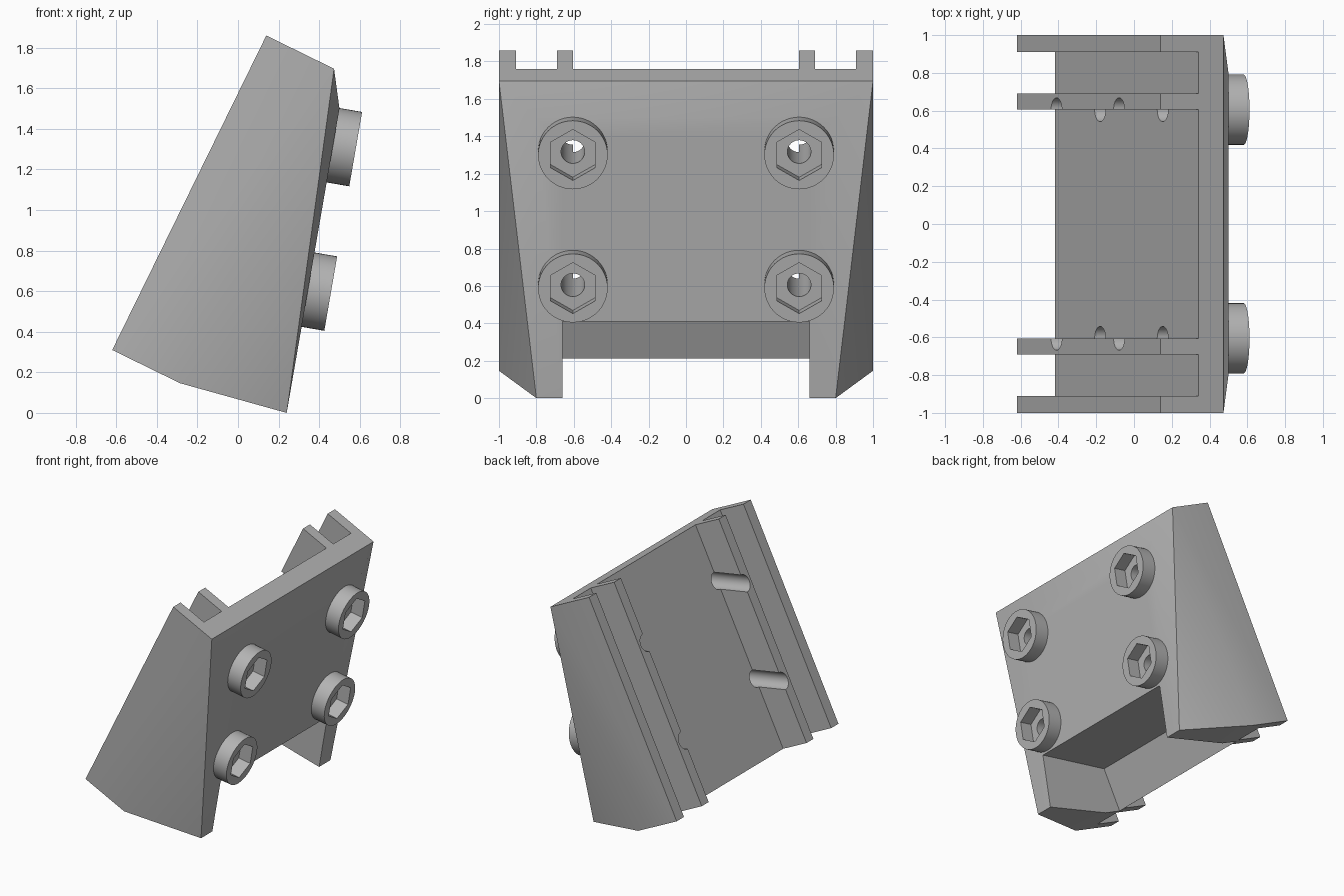
import bpy, bmesh, math
from mathutils import Vector, Matrix

if "Cube" in bpy.data.objects:
    bpy.data.objects.remove(bpy.data.objects["Cube"], do_unlink=True)

grey = bpy.data.materials.new("plain_grey")
grey.use_nodes = True
grey.diffuse_color = (0.45, 0.45, 0.45, 1)
grey.node_tree.nodes["Principled BSDF"].inputs["Base Color"].default_value = (0.45, 0.45, 0.45, 1)

# Leaning frame of the rear face: UP runs along it, IN runs into the body
FOOT = Vector((-0.62, 0, 0.31))
UP = Vector((0.44, 0, 0.898))
IN = Vector((0.898, 0, -0.44))
LENGTH, DEPTH, FLOOR = 1.726, 0.372, 0.225

# Screw axis, square to the front face
AXIS = Vector((0.985, 0, -0.17)).normalized()
RISE = Vector((0.17, 0, 0.985)).normalized()


def lean(u, v):
    return FOOT + UP * u + IN * v


def finish(name, bm):
    bmesh.ops.recalc_face_normals(bm, faces=bm.faces[:])
    mesh = bpy.data.meshes.new(name)
    bm.to_mesh(mesh)
    bm.free()
    mesh.materials.append(grey)
    obj = bpy.data.objects.new(name, mesh)
    bpy.context.collection.objects.link(obj)
    return obj


def prism(name, profile, y0, y1):
    bm = bmesh.new()
    face = bm.faces.new([bm.verts.new((p.x, y0, p.z)) for p in profile])
    ext = bmesh.ops.extrude_face_region(bm, geom=[face])
    moved = [g for g in ext["geom"] if isinstance(g, bmesh.types.BMVert)]
    bmesh.ops.translate(bm, verts=moved, vec=(0, y1 - y0, 0))
    return finish(name, bm)


def rod(name, tip, radius, back, ahead, sides):
    """Cylinder along the screw axis, reaching from back behind the tip to ahead of it."""
    side = RISE.cross(AXIS)
    mid = tip + AXIS * (ahead - back) / 2
    mat = Matrix((side, RISE, AXIS)).transposed().to_4x4()
    mat.translation = mid
    bm = bmesh.new()
    bmesh.ops.create_cone(bm, cap_ends=True, segments=sides, radius1=radius,
                          radius2=radius, depth=back + ahead, matrix=mat)
    return finish(name, bm)


def cut(obj, cutter):
    mod = obj.modifiers.new("cut", "BOOLEAN")
    mod.operation = "DIFFERENCE"
    mod.solver = "EXACT"
    mod.object = cutter
    bpy.context.view_layer.objects.active = obj
    bpy.ops.object.modifier_apply(modifier=mod.name)
    bpy.data.objects.remove(cutter, do_unlink=True)


def smooth(obj):
    bpy.ops.object.select_all(action="DESELECT")
    obj.select_set(True)
    bpy.context.view_layer.objects.active = obj
    bpy.ops.object.shade_smooth_by_angle(angle=math.radians(30))


# Body: leaning slab with a narrower, tapered front
bm = bmesh.new()
for s in (-1, 1):
    for u in (0, LENGTH):
        for v in (0, DEPTH):
            p = lean(u, v)
            bm.verts.new((p.x, s, p.z))
    bm.verts.new((0.50, s * 0.8, 1.5))
    bm.verts.new((0.24, s * 0.8, 0))
bmesh.ops.convex_hull(bm, input=bm.verts[:])
bmesh.ops.dissolve_limit(bm, angle_limit=0.01, verts=bm.verts[:], edges=bm.edges[:])
body = finish("bracket_body", bm)

# Rear channels between the rails
channel = [lean(-0.2, -0.2), lean(2, -0.2), lean(2, FLOOR), lean(-0.2, FLOOR)]
for y0, y1 in ((-0.91, -0.69), (-0.605, 0.605), (0.69, 0.91)):
    cut(body, prism("channel_cutter", channel, y0, y1))

# Opening between the two legs
corner = Vector((-0.27, 0, 0.51))
opening = [corner, corner + AXIS, Vector((0.7, 0, -0.4)), lean(-0.4, FLOOR)]
cut(body, prism("opening_cutter", opening, -0.66, 0.66))

# Four round bosses with hex sockets and through holes
for level, x, z in (("upper", 0.58, 1.30), ("lower", 0.457, 0.588)):
    for side, s in (("left", 1), ("right", -1)):
        tip = Vector((x, s * 0.605, z))
        boss = rod(f"{level}_{side}_screw_boss", tip, 0.186, 0.13, 0, 48)
        cut(boss, rod("socket_cutter", tip, 0.138, 0.1, 0.1, 6))
        cut(boss, rod("hole_cutter", tip, 0.063, 1.6, 0.1, 32))
        cut(body, rod("hole_cutter", tip, 0.063, 1.6, 0.1, 32))
        smooth(boss)
smooth(body)
